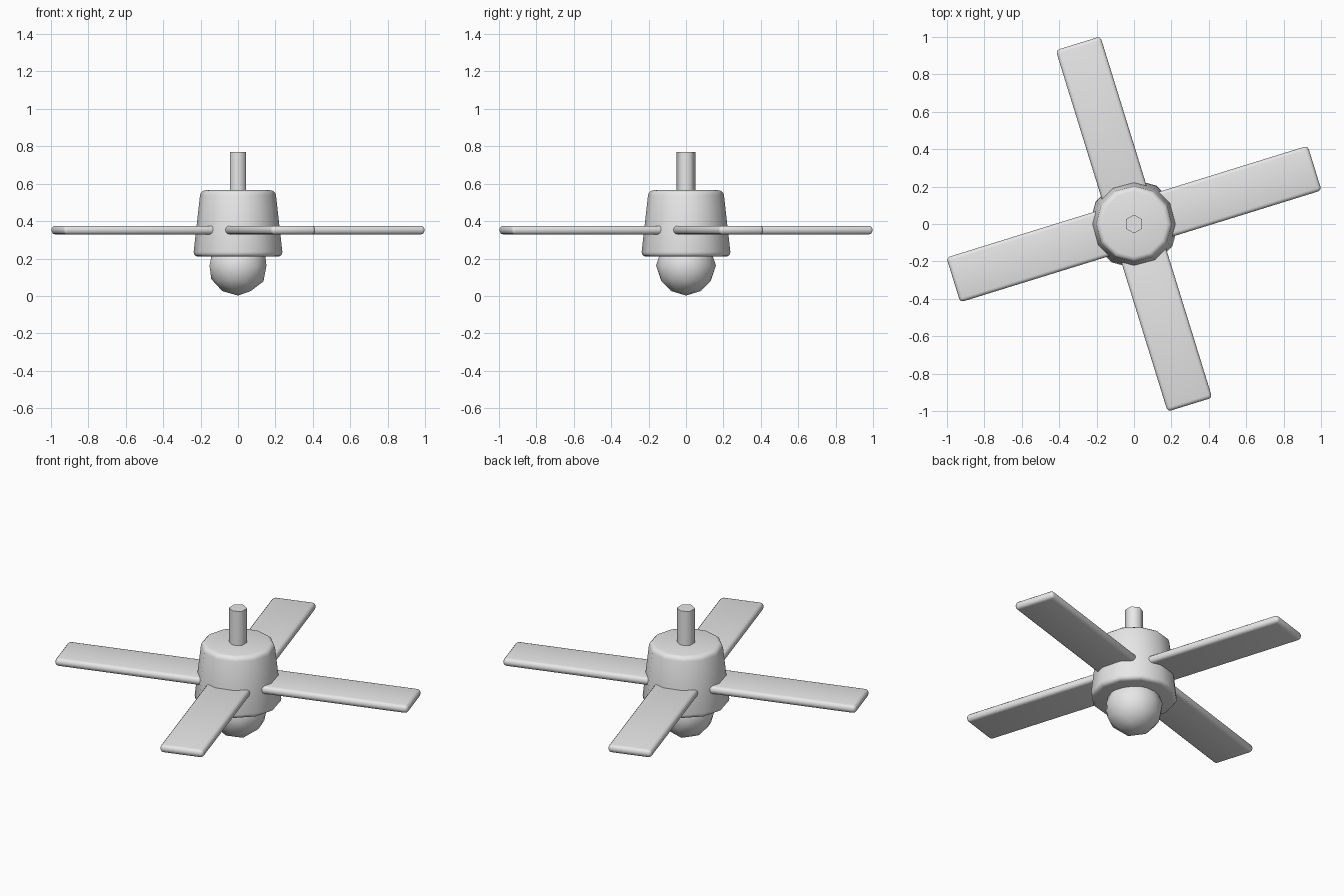
import bpy
from math import radians, cos, sin, pi

cube = bpy.data.objects.get("Cube")
if cube:
    bpy.data.objects.remove(cube, do_unlink=True)

# Single grey finish
grey = bpy.data.materials.new("light_grey")
grey.use_nodes = True
grey.diffuse_color = (0.8, 0.8, 0.8, 1)
grey.node_tree.nodes["Principled BSDF"].inputs["Base Color"].default_value = (0.8, 0.8, 0.8, 1)


def finish(name, bevel=0, segments=3, angle=66):
    """Name the active part, round its sharp edges and shade it smooth."""
    obj = bpy.context.object
    obj.name = obj.data.name = name
    obj.data.materials.clear()
    obj.data.materials.append(grey)
    if bevel:
        mod = obj.modifiers.new("rounded_edges", "BEVEL")
        mod.width = bevel
        mod.segments = segments
        mod.limit_method = "ANGLE"
        mod.angle_limit = radians(45)
        bpy.ops.object.modifier_apply(modifier=mod.name)
    bpy.ops.object.shade_smooth_by_angle(angle=radians(angle))
    return obj


# Tapered motor housing
bpy.ops.mesh.primitive_cone_add(vertices=12, radius1=0.24, radius2=0.2,
                                depth=0.355, location=(0, 0, 0.3875))
finish("motor_housing", bevel=0.025)

# Hexagonal hanging rod
bpy.ops.mesh.primitive_cylinder_add(vertices=6, radius=0.05, depth=0.27,
                                    location=(0, 0, 0.635))
finish("hanging_rod")

# Faceted lamp globe
bpy.ops.mesh.primitive_ico_sphere_add(subdivisions=2, radius=0.16,
                                      location=(0, 0, 0.162))
finish("lamp_globe")

# Four blades around the housing
INNER, OUTER, WIDTH, THICK = 0.08, 1.011, 0.25, 0.046
for i in range(4):
    turn = radians(17.2) + i * pi / 2
    mid = (INNER + OUTER) / 2
    bpy.ops.mesh.primitive_cube_add(size=1, location=(mid * cos(turn), mid * sin(turn), 0.352),
                                    rotation=(0, 0, turn))
    bpy.context.object.scale = (OUTER - INNER, WIDTH, THICK)
    bpy.ops.object.transform_apply(location=False, rotation=False, scale=True)
    finish(f"blade_{i + 1}", bevel=0.02)
